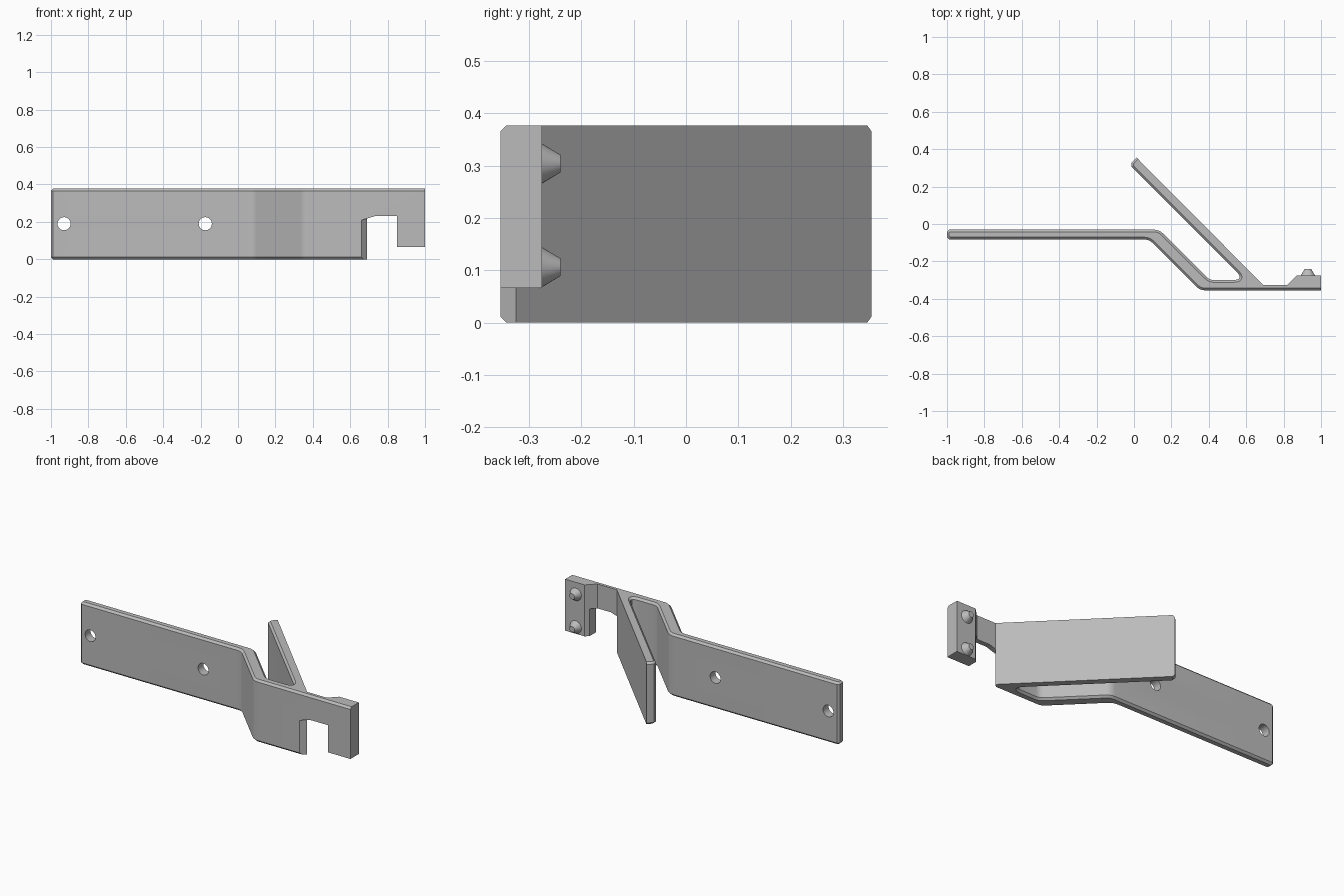
import bpy, bmesh
from mathutils import Vector

cube = bpy.data.objects.get("Cube")
if cube:
    bpy.data.objects.remove(cube)

HEIGHT = 0.377
CHAMFER = 0.012

grey = bpy.data.materials.new("plain grey")
grey.use_nodes = True
grey.diffuse_color = (0.5, 0.5, 0.5, 1)
grey.node_tree.nodes["Principled BSDF"].inputs["Base Color"].default_value = (0.5, 0.5, 0.5, 1)


def make_object(name, bm):
    bmesh.ops.recalc_face_normals(bm, faces=bm.faces)
    mesh = bpy.data.meshes.new(name)
    bm.to_mesh(mesh)
    bm.free()
    mesh.materials.append(grey)
    obj = bpy.data.objects.new(name, mesh)
    bpy.context.collection.objects.link(obj)
    return obj


def activate(obj):
    bpy.ops.object.select_all(action='DESELECT')
    obj.select_set(True)
    bpy.context.view_layer.objects.active = obj


def cut(target, cutter):
    cutter.hide_render = True
    mod = target.modifiers.new("cut", 'BOOLEAN')
    mod.operation = 'DIFFERENCE'
    mod.solver = 'EXACT'
    mod.object = cutter
    activate(target)
    bpy.ops.object.modifier_apply(modifier=mod.name)
    bpy.data.objects.remove(cutter)


def rounded(outline):
    """Corner list of (x, y, cut-back distance, segments) to a point list."""
    points = []
    for i, (x, y, back, steps) in enumerate(outline):
        p = Vector((x, y, 0))
        if not steps:
            points.append(p)
            continue
        before = Vector((*outline[i - 1][:2], 0))
        after = Vector((*outline[(i + 1) % len(outline)][:2], 0))
        a = p + (before - p).normalized() * back
        b = p + (after - p).normalized() * back
        for k in range(steps + 1):
            t = k / steps
            points.append(a * (1 - t) ** 2 + p * 2 * t * (1 - t) + b * t * t)
    return points


def cylinder(name, r1, r2, depth, location):
    """Round part along the y axis, r1 at the front end."""
    bm = bmesh.new()
    bmesh.ops.create_cone(bm, cap_ends=True, segments=32, radius1=r1, radius2=r2, depth=depth)
    for v in bm.verts:
        v.co = Vector((v.co.x, v.co.z, -v.co.y)) + Vector(location)
    return make_object(name, bm)


# Bracket: plan outline of arm, offset bend, spring fin and hook
outline = [
    (-1, -0.082, 0.012, 1), (0.08, -0.082, 0.03, 4),
    (0.353, -0.355, 0.03, 4), (1, -0.355, 0, 0),
    (1, -0.275, 0, 0), (0.87, -0.275, 0, 0),
    (0.82, -0.325, 0, 0), (0.69, -0.325, 0, 0),
    (0.014, 0.355, 0, 0), (-0.024, 0.317, 0.014, 1),
    (0.593, -0.3, 0.068, 8), (0.405, -0.3, 0.025, 4),
    (0.135, -0.03, 0.03, 4), (-1, -0.03, 0.012, 1),
]
bm = bmesh.new()
base = bm.faces.new([bm.verts.new(p) for p in rounded(outline)])
grown = bmesh.ops.extrude_face_region(bm, geom=[base], use_keep_orig=True)
for v in grown["geom"]:
    if isinstance(v, bmesh.types.BMVert):
        v.co.z = HEIGHT
bmesh.ops.recalc_face_normals(bm, faces=bm.faces)

# Chamfer the upper and lower rims, leaving the fin back and hook crisp
rims = []
for e in bm.edges:
    a, b = e.verts[0].co, e.verts[1].co
    mid = (a + b) / 2
    if abs(a.z - b.z) < 0.001 and mid.x + mid.y < 0.36:
        rims.append(e)
bmesh.ops.bevel(bm, geom=rims, offset=CHAMFER, segments=1, affect='EDGES', clamp_overlap=False)
bracket = make_object("bracket", bm)

# Notch between body and hook, with its slanted left wall and corner
bm = bmesh.new()
plan = [(0.6, -0.415), (0.73, -0.415), (0.85, -0.415), (0.85, -0.2), (0.73, -0.285)]
low = [bm.verts.new((x, y, -0.1)) for x, y in plan]
top = [bm.verts.new((x, y, 0.19 if x < 0.65 else 0.23)) for x, y in plan]
bm.faces.new(low)
bm.faces.new([top[0], top[1], top[4]])
bm.faces.new(top[1:])
for i in range(5):
    j = (i + 1) % 5
    bm.faces.new([low[i], low[j], top[j], top[i]])
cut(bracket, make_object("notch_cutter", bm))

# Shortened hook bottom
bm = bmesh.new()
bmesh.ops.create_cube(bm, size=1)
for v in bm.verts:
    v.co = Vector((0.96 + v.co.x * 0.24, -0.3 + v.co.y * 0.3, -0.034 + v.co.z * 0.2))
cut(bracket, make_object("hook_cutter", bm))

# Screw holes through the arm
for x in (-0.93, -0.175):
    cut(bracket, cylinder("hole_cutter", 0.035, 0.035, 0.3, (x, -0.055, 0.19)))

# Tapered studs on the back of the hook
parts = [bracket]
for name, z in (("lower_stud", 0.106), ("upper_stud", 0.304)):
    parts.append(cylinder(name, 0.041, 0.017, 0.04, (0.93, -0.26, z)))

for part in parts:
    activate(part)
    bpy.ops.object.shade_smooth_by_angle(angle=0.5)
